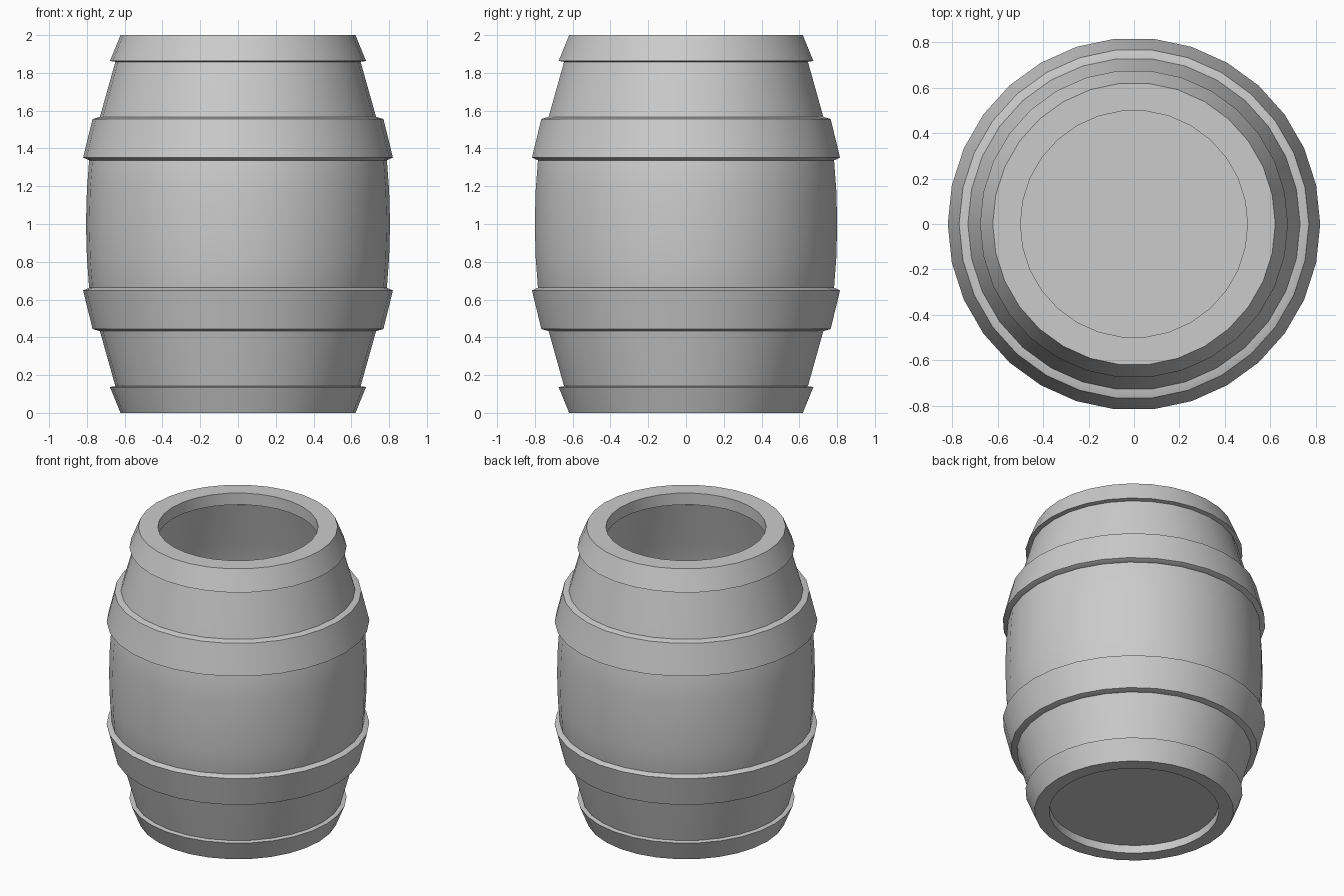
import bpy, bmesh
from math import cos, sin, tau, radians

if "Cube" in bpy.data.objects:
    bpy.data.objects.remove(bpy.data.objects["Cube"])

SIDES = 30


def lathe(name, profile):
    """Spin a closed (radius, z) outline around the z axis."""
    bm = bmesh.new()
    rings = [[bm.verts.new((r * cos(tau * k / SIDES), r * sin(tau * k / SIDES), z))
              for r, z in profile] for k in range(SIDES)]
    n = len(profile)
    for k in range(SIDES):
        a, b = rings[k], rings[(k + 1) % SIDES]
        for i in range(n):
            j = (i + 1) % n
            bm.faces.new((a[i], b[i], b[j], a[j]))
    bmesh.ops.recalc_face_normals(bm, faces=bm.faces)
    mesh = bpy.data.meshes.new(name)
    bm.to_mesh(mesh)
    bm.free()
    obj = bpy.data.objects.new(name, mesh)
    bpy.context.collection.objects.link(obj)
    smooth(obj)
    return obj


def smooth(obj):
    bpy.ops.object.select_all(action='DESELECT')
    obj.select_set(True)
    bpy.context.view_layer.objects.active = obj
    bpy.ops.object.shade_smooth_by_angle(angle=radians(30))


def flip(profile):
    """Mirror an outline about the barrel's middle, z = 1."""
    return [(r, 2 - z) for r, z in profile]


# Bulging hollow body
upper = [(0.805, 1.0), (0.80, 1.18), (0.788, 1.34), (0.733, 1.56), (0.646, 1.87)]
outer = flip(upper[:0:-1]) + upper
inner = [(r - 0.04, z) for r, z in reversed(outer)]
lathe("barrel_body", outer + inner)

# Sloped hoops around the belly
hoop = [(0.72, 1.566), (0.735, 1.566), (0.77, 1.556), (0.82, 1.352),
        (0.788, 1.337), (0.77, 1.337)]
lathe("upper_hoop", hoop)
lathe("lower_hoop", flip(hoop))

# Rims: open mouth at the top, recessed base at the bottom
flare = [(0.622, 2.0), (0.678, 1.863), (0.645, 1.858)]
lathe("top_rim", flare + [(0.60, 1.92), (0.50, 1.92), (0.50, 2.0)])
lathe("bottom_rim", flip(flare + [(0.60, 1.91), (0.53, 1.91), (0.53, 2.0)]))

# Floor closing the base
bpy.ops.mesh.primitive_cylinder_add(vertices=SIDES, radius=0.61, depth=0.06,
                                    location=(0, 0, 0.085),
                                    rotation=(0, 0, tau / 4))
bpy.context.object.name = "barrel_floor"
smooth(bpy.context.object)
